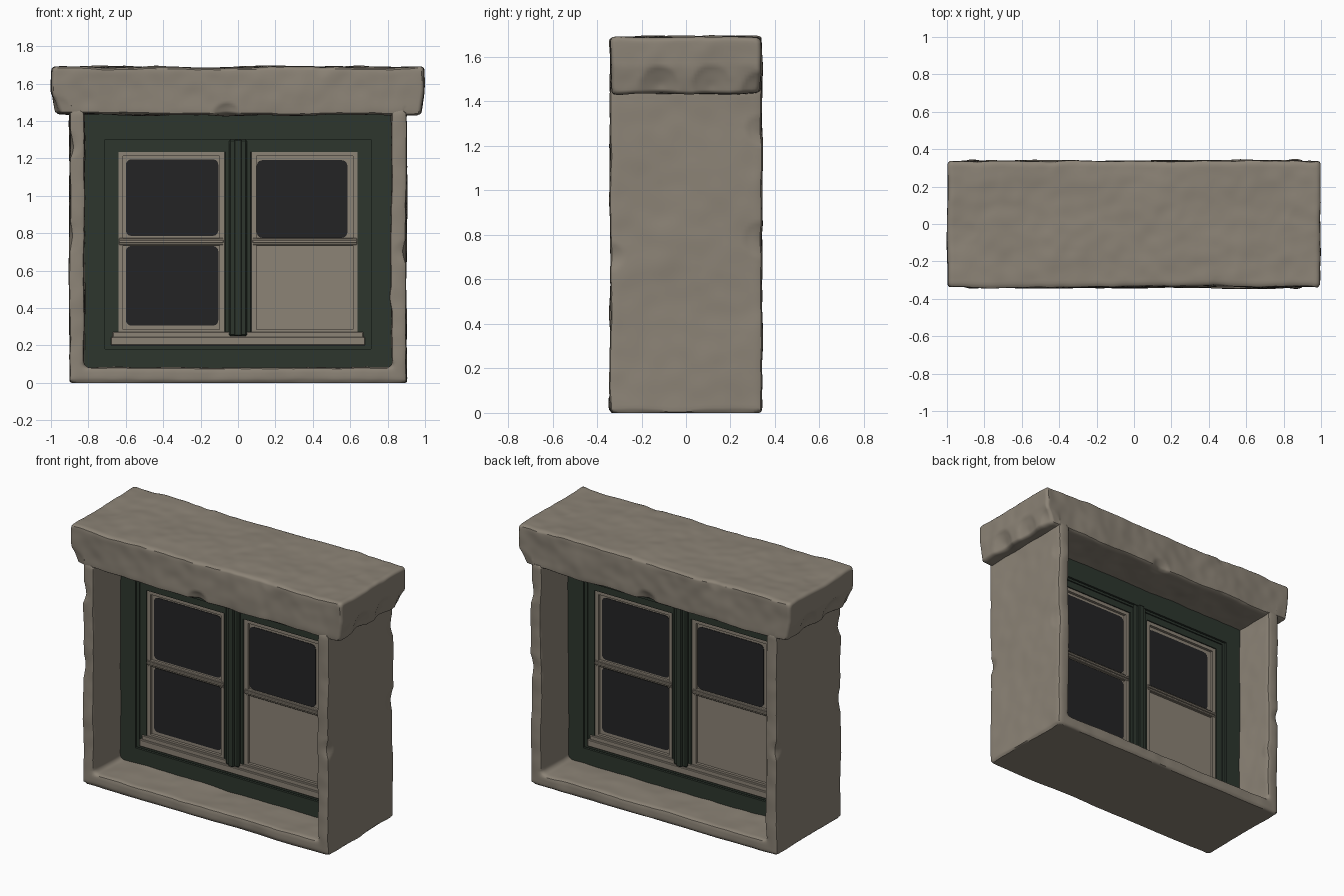
import bpy, bmesh, math
from mathutils import Vector, noise

if "Cube" in bpy.data.objects:
    bpy.data.objects.remove(bpy.data.objects["Cube"])


def material(name, rgb):
    m = bpy.data.materials.new(name)
    m.diffuse_color = (*rgb, 1)
    m.use_nodes = True
    m.node_tree.nodes["Principled BSDF"].inputs["Base Color"].default_value = m.diffuse_color
    return m


STONE = material("warm grey stone", (0.262, 0.228, 0.182))
GREEN = material("dark green paint", (0.026, 0.037, 0.027))
DARK = material("dark glass", (0.0175, 0.0175, 0.0185))


def add_object(name, bm, mat):
    bmesh.ops.recalc_face_normals(bm, faces=bm.faces)
    me = bpy.data.meshes.new(name)
    bm.to_mesh(me)
    bm.free()
    me.materials.append(mat)
    ob = bpy.data.objects.new(name, me)
    bpy.context.collection.objects.link(ob)
    return ob


def smooth(ob, angle=35):
    bpy.ops.object.select_all(action='DESELECT')
    ob.select_set(True)
    bpy.context.view_layer.objects.active = ob
    bpy.ops.object.shade_smooth_by_angle(angle=math.radians(angle))


def add_box(bm, x0, x1, y0, y1, z0, z1):
    vs = bmesh.ops.create_cube(bm, size=1)["verts"]
    for v in vs:
        v.co = Vector((x0 if v.co.x < 0 else x1, y0 if v.co.y < 0 else y1,
                       z0 if v.co.z < 0 else z1))
    return vs


def box(name, x0, x1, d, z0, z1, mat, bevel=0.004):
    """Box reaching from -d to d in depth, so it shows on both sides."""
    bm = bmesh.new()
    add_box(bm, x0, x1, -d, d, z0, z1)
    if bevel:
        bmesh.ops.bevel(bm, geom=bm.edges[:], offset=bevel, segments=1,
                        affect='EDGES')
    return add_object(name, bm, mat)


def ring(name, xo, zo0, zo1, xi, zi0, zi1, d, mat, cx=0.0):
    """Rectangular frame: outer half width / heights and inner ones."""
    bm = bmesh.new()
    layers = []
    for y in (-d, d):
        loops = []
        for x, a, b in ((xo, zo0, zo1), (xi, zi0, zi1)):
            loops.append([bm.verts.new((cx + px, y, pz)) for px, pz in
                          ((-x, a), (x, a), (x, b), (-x, b))])
        layers.append(loops)
    (fo, fi), (bo, bi) = layers
    for i in range(4):
        j = (i + 1) % 4
        for p, q in ((fo, fi), (bo, bi), (fo, bo), (fi, bi)):
            bm.faces.new((p[i], p[j], q[j], q[i]))
    return add_object(name, bm, mat)


def roughen(ob, voxel, amp, freq, dents, taper=None):
    """Worn stone: remesh finely, then add waves and chipped dents."""
    bev = ob.modifiers.new("bevel", 'BEVEL')
    bev.width, bev.segments = 0.014, 2
    rem = ob.modifiers.new("remesh", 'REMESH')
    rem.mode, rem.voxel_size = 'VOXEL', voxel
    dg = bpy.context.evaluated_depsgraph_get()
    me = bpy.data.meshes.new_from_object(ob.evaluated_get(dg))
    ob.modifiers.clear()
    ob.data = me
    centre = Vector((0, 0, 0.75 if ob.name == "stone_surround" else 1.56))
    for v in me.vertices:
        p = v.co.copy()
        q = noise.noise_vector(p * freq) * amp
        q += noise.noise_vector(p * freq * 3.1) * amp * 0.4
        if taper:
            q.x -= math.copysign(taper(p), p.x)
        for c, r, depth in dents:
            for s in (1, -1):
                cc = Vector((c[0] * s, c[1] * s, c[2]))
                dist = (p - cc).length
                if dist < r:
                    q += (centre - cc).normalized() * depth * (1 - dist / r) ** 0.7
        v.co = p + q
        if p.z < 0.004:
            v.co.z = 0
    if not me.materials:
        me.materials.append(STONE)
    smooth(ob, 40)


# stone surround: two jambs and a bottom ledge as one U-shaped block
bm = bmesh.new()
profile = [(-0.9, 0), (0.9, 0), (0.9, 1.46), (0.82, 1.46),
           (0.82, 0.08), (-0.82, 0.08), (-0.82, 1.46), (-0.9, 1.46)]
face = bm.faces.new([bm.verts.new((x, -0.342, z)) for x, z in profile])
new = bmesh.ops.extrude_face_region(bm, geom=[face])["geom"]
for v in new:
    if isinstance(v, bmesh.types.BMVert):
        v.co.y = 0.342
surround = add_object("stone_surround", bm, STONE)
roughen(surround, 0.014, 0.008, 3.5,
        [((-0.90, -0.34, 1.27), 0.07, 0.018), ((0.90, -0.34, 0.70), 0.06, 0.015),
         ((0.82, -0.34, 0.45), 0.06, 0.01), ((-0.90, -0.34, 0.78), 0.08, 0.015)])

# heavy stone lintel across the top
bm = bmesh.new()
add_box(bm, -0.995, 0.995, -0.338, 0.338, 1.432, 1.688)
lintel = add_object("stone_lintel", bm, STONE)
roughen(lintel, 0.014, 0.010, 4.0,
        [((-0.06, -0.34, 1.43), 0.07, 0.025), ((0.99, -0.12, 1.47), 0.09, 0.025),
         ((0.99, 0.12, 1.47), 0.09, 0.025), ((0.88, 0.04, 1.69), 0.05, 0.02),
         ((-0.99, -0.34, 1.44), 0.09, 0.03), ((0.45, -0.34, 1.69), 0.05, 0.012)],
        taper=lambda p: 0.02 * max(0, (1.56 - p.z) / 0.13) if abs(p.x) > 0.9 else 0)

# green timber frame in two steps
ring("outer_frame", 0.83, 0.07, 1.45, 0.71, 0.18, 1.30, 0.060, GREEN)
ring("inner_frame", 0.715, 0.175, 1.305, 0.64, 0.22, 1.235, 0.045, GREEN)
ring("frame_bead", 0.705, 0.185, 1.295, 0.685, 0.20, 1.28, 0.053, GREEN)

# green centre post with a raised rib
box("centre_post", -0.072, 0.072, 0.045, 0.22, 1.29, GREEN)
box("centre_post_moulding", -0.048, 0.048, 0.065, 0.25, 1.30, GREEN, 0.008)
box("centre_post_rib", -0.02, 0.02, 0.078, 0.25, 1.30, GREEN, 0.005)

# timber sill in two steps
box("window_sill", -0.68, 0.68, 0.062, 0.20, 0.245, STONE)
box("window_sill_top", -0.67, 0.67, 0.050, 0.24, 0.272, STONE)

# two sashes, each with a rim, a glazing bar and a backing panel
for side, cx in (("left", -0.357), ("right", 0.357)):
    ring(side + "_sash", 0.285, 0.25, 1.238, 0.258, 0.285, 1.212, 0.038, STONE, cx)
    box(side + "_glazing_bar", cx - 0.28, cx + 0.28, 0.040, 0.735, 0.775, STONE)
    box(side + "_glazing_bar_rib", cx - 0.28, cx + 0.28, 0.048, 0.748, 0.764, STONE, 0.003)
    box(side + "_backing_panel", cx - 0.28, cx + 0.28, 0.020, 0.25, 1.23, STONE, 0)


# dark rounded panes as thin plates; lower right stays boarded on both sides
def pane(name, x0, x1, z0, z1, face_dir):
    bm = bmesh.new()
    y = sorted((face_dir * 0.019, face_dir * 0.023))
    add_box(bm, x0, x1, y[0], y[1], z0, z1)
    edges = [e for e in bm.edges
             if abs(e.verts[0].co.y - e.verts[1].co.y) > 0.001]
    bmesh.ops.bevel(bm, geom=edges, offset=0.03, segments=3, profile=0.5,
                    affect='EDGES')
    add_object(name, bm, DARK)


for label, s in (("front", -1), ("back", 1)):
    for spot, x0, x1, z0, z1 in (("upper_left", -0.60, -0.105, 0.785, 1.195),
                                 ("upper_right", 0.10, 0.585, 0.775, 1.19),
                                 ("lower_left", -0.60, -0.105, 0.305, 0.732)):
        a, b = sorted((-s * x0, -s * x1))
        pane(f"{label}_{spot}_pane", a, b, z0, z1, s)
